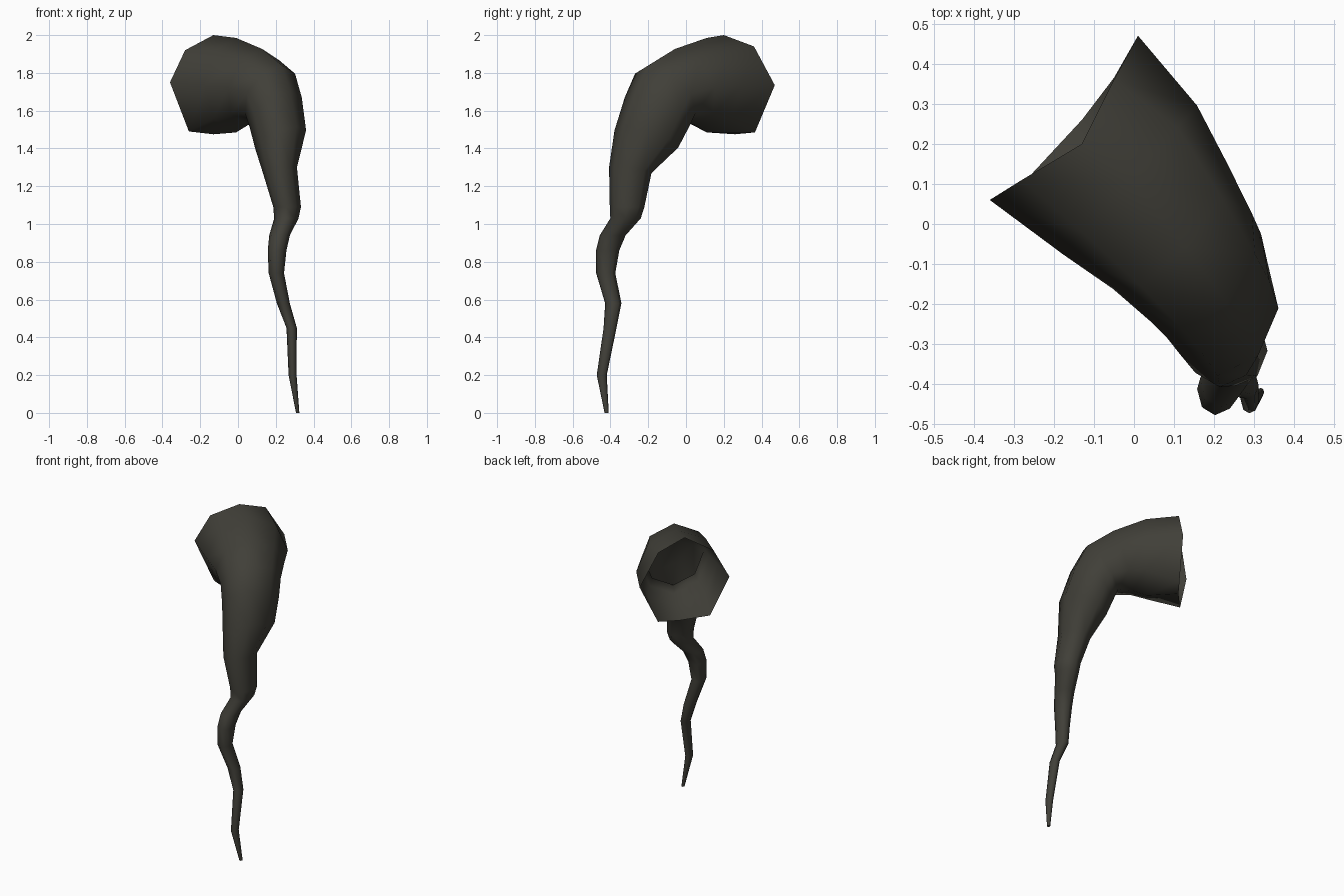
import bpy, bmesh, math
from mathutils import Vector

if "Cube" in bpy.data.objects:
    bpy.data.objects.remove(bpy.data.objects["Cube"])

# Dark horn colour
mat = bpy.data.materials.new("dark horn")
mat.diffuse_color = (0.052, 0.05, 0.04, 1)
mat.use_nodes = True
mat.node_tree.nodes["Principled BSDF"].inputs["Base Color"].default_value = mat.diffuse_color

SIDES = 8
side = Vector((0.67, 0.742, 0))      # across the bend
ahead = Vector((0.577, -0.817, 0))   # from the mouth towards the stem

# Flared, uneven mouth rim, starting at its top
mouth = [(-.13, .20, 2.0), (-.05, .36, 1.94), (.01, .47, 1.735), (-.05, .365, 1.485),
         (-.13, .26, 1.475), (-.26, .12, 1.49), (-.36, .06, 1.75), (-.28, .11, 1.92)]

# Cross-sections: x, y, z, radius, tilt (0 upright, 90 level)
sections = [
    (-.01, .11, 1.735, .25, 0),
    (.09, -.005, 1.725, .212, 18),
    (.17, -.11, 1.69, .185, 36),
    (.20, -.155, 1.59, .175, 50),
    (.225, -.21, 1.45, .16, 66),
    (.222, -.295, 1.285, .103, 78),
    (.26, -.312, 1.09, .083, 90),
    (.256, -.32, 1.03, .073, 90),
    (.22, -.388, .94, .062, 90),
    (.207, -.415, .86, .056, 90),
    (.203, -.425, .74, .046, 90),
    (.24, -.385, .58, .039, 90),
    (.284, -.402, .45, .031, 90),
    (.289, -.446, .2, .024, 90),
    (.316, -.42, 0, .01, 90),
]


def ring_points(x, y, z, r, tilt):
    t = math.radians(tilt)
    top = ahead * math.sin(t) + Vector((0, 0, math.cos(t)))
    for i in range(SIDES):
        a = 2 * math.pi * i / SIDES
        yield Vector((x, y, z)) + r * (top * math.cos(a) + side * math.sin(a))


# Horn: open tube through all rings, closed at the tip
bm = bmesh.new()
rings = [[bm.verts.new(p) for p in mouth]]
rings += [[bm.verts.new(p) for p in ring_points(*s)] for s in sections]
for a, b in zip(rings, rings[1:]):
    for i in range(SIDES):
        j = (i + 1) % SIDES
        bm.faces.new((a[i], a[j], b[j], b[i]))
bm.faces.new(rings[-1])
bmesh.ops.recalc_face_normals(bm, faces=bm.faces)
# make sure the outside faces outwards (the first face lies on top of the flare)
bm.faces.ensure_lookup_table()
if bm.faces[0].normal.z < 0:
    bmesh.ops.reverse_faces(bm, faces=bm.faces)
for f in bm.faces:
    f.smooth = len(f.verts) == 4

mesh = bpy.data.meshes.new("horn")
bm.to_mesh(mesh)
bm.free()
mesh.materials.append(mat)
horn = bpy.data.objects.new("horn", mesh)
bpy.context.collection.objects.link(horn)
